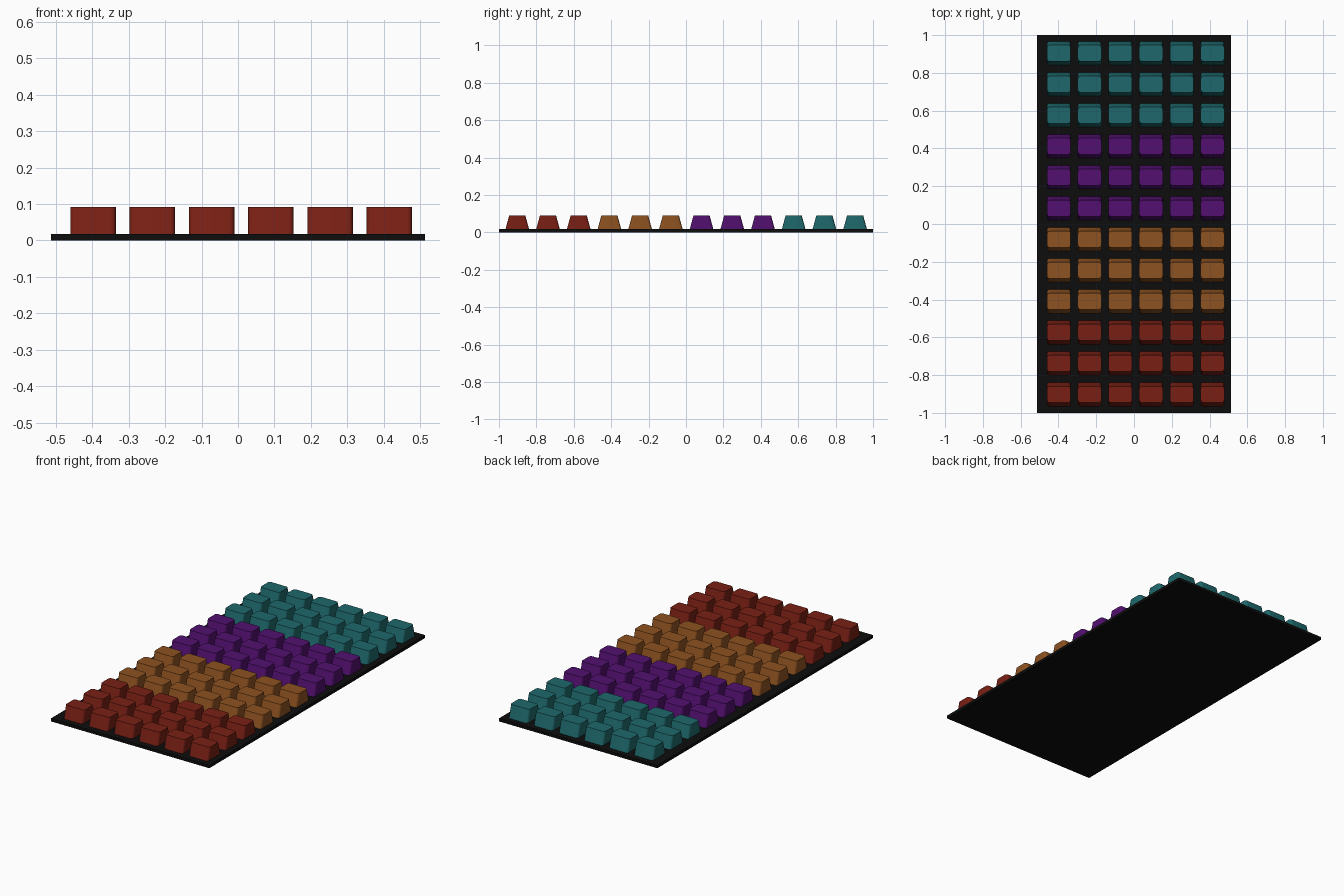
import bpy, bmesh

if "Cube" in bpy.data.objects:
    bpy.data.objects.remove(bpy.data.objects["Cube"])

def material(name, rgb):
    m = bpy.data.materials.new(name)
    m.diffuse_color = (*rgb, 1)
    m.use_nodes = True
    m.node_tree.nodes["Principled BSDF"].inputs["Base Color"].default_value = m.diffuse_color
    return m

# Base plate
bpy.ops.mesh.primitive_cube_add(size=1, location=(0, 0, 0.0085))
plate = bpy.context.object
plate.name = "base_plate"
plate.scale = (1.028, 2.0, 0.017)
plate.data.materials.append(material("black", (0.004, 0.004, 0.004)))

# Key block: straight sides, sloped front and back, rounded upright corners
def key_mesh(name, mat):
    w, deep, top, z0, z1 = 0.0625, 0.0645, 0.043, 0.012, 0.091
    bm = bmesh.new()
    bmesh.ops.create_cube(bm, size=2)
    for v in bm.verts:
        up = v.co.z > 0
        v.co.x *= w
        v.co.y *= top if up else deep
        v.co.z = z1 if up else z0
    upright = [e for e in bm.edges if abs(e.verts[0].co.z - e.verts[1].co.z) > 0.01]
    bmesh.ops.bevel(bm, geom=upright, offset=0.014, segments=4, profile=0.5, affect='EDGES')
    me = bpy.data.meshes.new(name)
    bm.to_mesh(me)
    bm.free()
    me.materials.append(mat)
    return me

colours = [("red", (0.19, 0.014, 0.007)), ("orange", (0.27, 0.085, 0.015)),
           ("purple", (0.085, 0.005, 0.16)), ("teal", (0.013, 0.14, 0.15))]

# Grid of keys, three rows per colour
for band, (name, rgb) in enumerate(colours):
    mesh = key_mesh(name + "_key", material(name, rgb))
    for r in range(3):
        for c in range(6):
            row = band * 3 + r
            ob = bpy.data.objects.new(f"{name}_key_{r + 1}_{c + 1}", mesh)
            ob.location = (-0.398 + 0.1627 * c, -0.902 + 0.1642 * row, 0)
            bpy.context.collection.objects.link(ob)
            bpy.ops.object.select_all(action='DESELECT')
    bpy.context.view_layer.objects.active = ob
    ob.select_set(True)
    bpy.ops.object.shade_smooth_by_angle()
